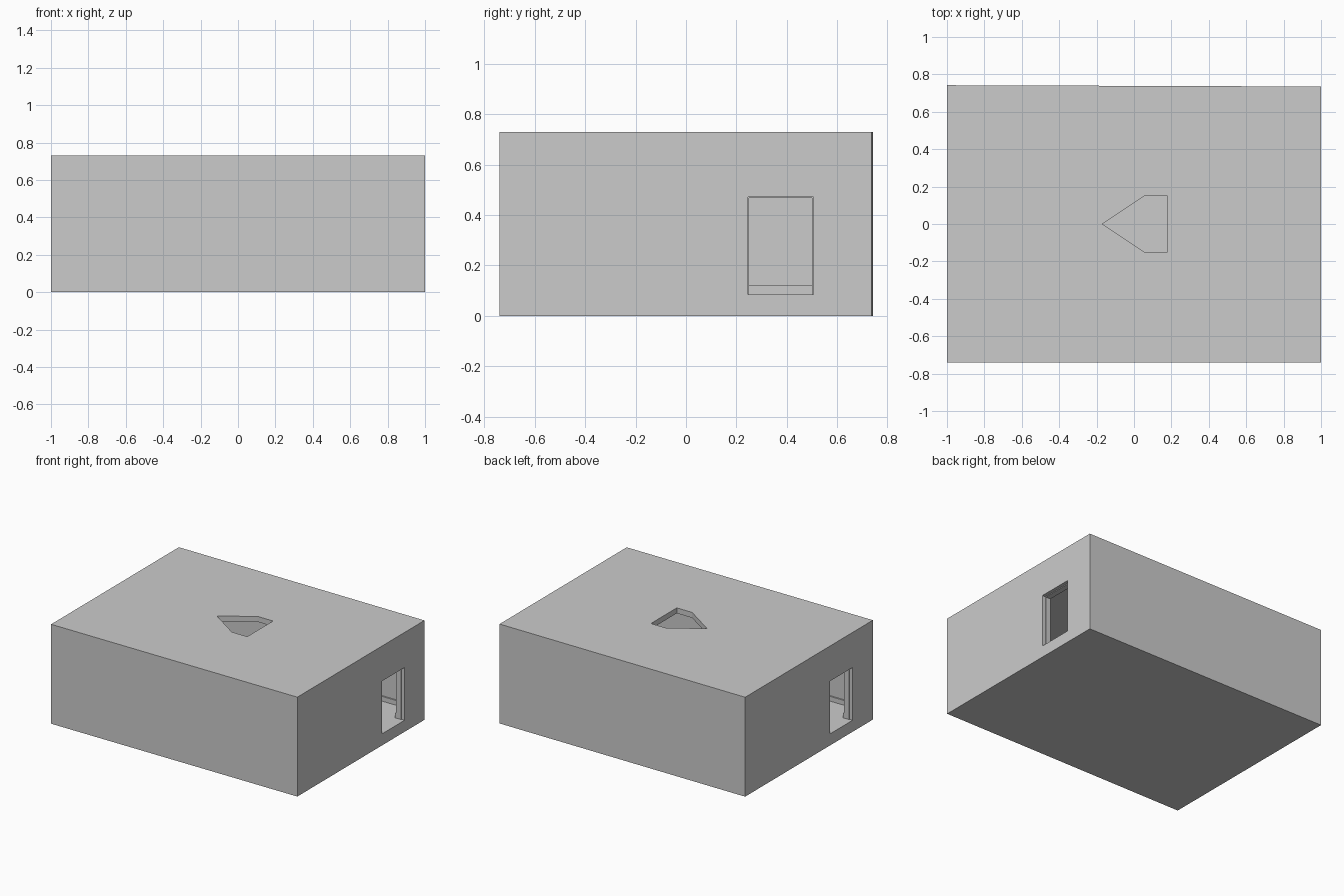
import bpy, bmesh

if "Cube" in bpy.data.objects:
    bpy.data.objects.remove(bpy.data.objects["Cube"])


def prism(name, outline, z0, z1):
    """Solid prism from an xy outline (counter-clockwise)."""
    bm = bmesh.new()
    low = [bm.verts.new((x, y, z0)) for x, y in outline]
    top = [bm.verts.new((x, y, z1)) for x, y in outline]
    bm.faces.new(low[::-1])
    bm.faces.new(top)
    n = len(outline)
    for i in range(n):
        j = (i + 1) % n
        bm.faces.new((low[i], low[j], top[j], top[i]))
    mesh = bpy.data.meshes.new(name)
    bm.to_mesh(mesh)
    bm.free()
    ob = bpy.data.objects.new(name, mesh)
    bpy.context.collection.objects.link(ob)
    return ob


def box(name, x0, x1, y0, y1, z0, z1):
    return prism(name, [(x0, y0), (x1, y0), (x1, y1), (x0, y1)], z0, z1)


def cut(target, cutter):
    """Subtract the cutter, apply, and remove it."""
    mod = target.modifiers.new("cut", 'BOOLEAN')
    mod.operation = 'DIFFERENCE'
    mod.solver = 'EXACT'
    mod.object = cutter
    bpy.context.view_layer.objects.active = target
    bpy.ops.object.modifier_apply(modifier=mod.name)
    bpy.data.objects.remove(cutter)


H, WALL, FLOOR, CEIL = 0.73, 0.065, 0.085, 0.69
STEP, STEP_TOP = 0.01, 0.12

# outer block, back wall very slightly skewed
room = prism("room_shell", [(-1, -0.74), (1, -0.74), (1, 0.735), (-1, 0.742)], 0, H)

# hollow interior with a low skirting step round the floor
X, Y = 1 - WALL, 0.74 - WALL
cut(room, box("interior_cutter", -X, X, -Y, Y, STEP_TOP, CEIL))
cut(room, box("floor_cutter", -X + STEP, X - STEP, -Y + STEP, Y - STEP, FLOOR, 0.3))

# stepped window openings, one at each end on opposite corners
for s in (1, -1):
    def opening(name, xa, xb, ya, yb, za, zb):
        xs, ys = sorted((s * xa, s * xb)), sorted((s * ya, s * yb))
        return box(name, *xs, *ys, za, zb)
    cut(room, opening("window_cutter", 0.9, 1.1, 0.25, 0.50, FLOOR, 0.467))
    cut(room, opening("window_rebate_cutter", 0.975, 1.1, 0.245, 0.505, FLOOR, 0.472))

# five-sided roof opening
cut(room, prism("roof_cutter", [(-0.17, 0), (0.055, -0.15), (0.18, -0.15),
                                (0.18, 0.15), (0.055, 0.15)], 0.6, 0.8))
